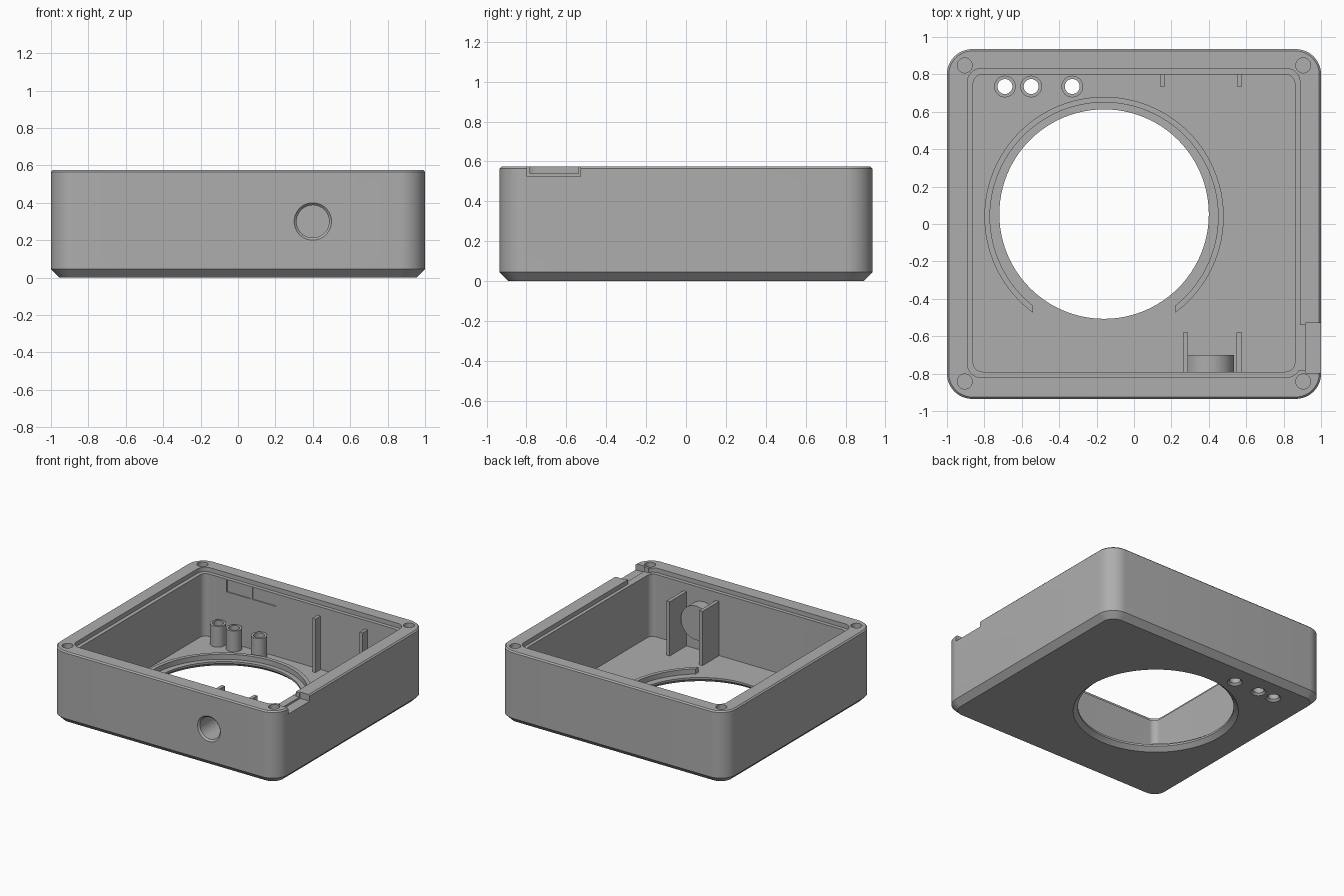
import bpy, bmesh, math
from mathutils import Matrix

cube = bpy.data.objects.get("Cube")
if cube:
    bpy.data.objects.remove(cube, do_unlink=True)

grey = bpy.data.materials.new("plain grey")
grey.use_nodes = True
grey.diffuse_color = (0.42, 0.42, 0.42, 1)
grey.node_tree.nodes["Principled BSDF"].inputs["Base Color"].default_value = grey.diffuse_color

FLOOR, RIM, TOP = 0.045, 0.54, 0.575


def rounded(x0, x1, y0, y1, r, steps=12):
    """Outline of a rectangle with rounded corners."""
    pts = []
    corners = [(x1 - r, y1 - r), (x0 + r, y1 - r), (x0 + r, y0 + r), (x1 - r, y0 + r)]
    for i, (cx, cy) in enumerate(corners):
        for k in range(steps + 1):
            a = math.pi / 2 * (i + k / steps)
            pts.append((cx + r * math.cos(a), cy + r * math.sin(a)))
    return pts


def circle(x, y, r, n=48):
    return [(x + r * math.cos(math.tau * k / n), y + r * math.sin(math.tau * k / n))
            for k in range(n)]


def loft(name, layers, closed=False, matrix=None):
    """Skin (outline, z) layers; closed joins last to first, otherwise ends are capped."""
    bm = bmesh.new()
    rings = [[bm.verts.new((x, y, z)) for x, y in pts] for pts, z in layers]
    n = len(rings[0])
    pairs = list(zip(rings, rings[1:]))
    if closed:
        pairs.append((rings[-1], rings[0]))
    else:
        bm.faces.new(rings[0])
        bm.faces.new(rings[-1])
    for a, b in pairs:
        for i in range(n):
            j = (i + 1) % n
            bm.faces.new((a[i], a[j], b[j], b[i]))
    bmesh.ops.recalc_face_normals(bm, faces=bm.faces)
    mesh = bpy.data.meshes.new(name)
    bm.to_mesh(mesh)
    bm.free()
    if matrix:
        mesh.transform(matrix)
    mesh.materials.append(grey)
    obj = bpy.data.objects.new(name, mesh)
    bpy.context.collection.objects.link(obj)
    return obj


def box(name, x0, x1, y0, y1, z0, z1):
    outline = [(x1, y1), (x0, y1), (x0, y0), (x1, y0)]
    return loft(name, [(outline, z0), (outline, z1)])


def cylinder(name, x, y, stack, n=48, matrix=None):
    return loft(name, [(circle(x, y, r, n), z) for r, z in stack], matrix=matrix)


def tube(name, x, y, inner, outer, z0, z1, n=48):
    stack = [(inner, z0), (outer, z0), (outer, z1), (inner, z1)]
    return loft(name, [(circle(x, y, r, n), z) for r, z in stack], closed=True)


def combine(target, tool, operation="DIFFERENCE"):
    mod = target.modifiers.new(operation, "BOOLEAN")
    mod.operation, mod.solver, mod.object = operation, "EXACT", tool
    bpy.context.view_layer.objects.active = target
    bpy.ops.object.modifier_apply(modifier=mod.name)
    bpy.data.objects.remove(tool, do_unlink=True)


def smooth(obj):
    bpy.ops.object.select_all(action="DESELECT")
    obj.select_set(True)
    bpy.context.view_layer.objects.active = obj
    bpy.ops.object.shade_smooth_by_angle(angle=math.radians(25))


# Outer body with a chamfered base and softened top edge
def shell(inset):
    return rounded(-1 + inset, 1 - inset, -0.935 + inset, 0.935 - inset, 0.135 - inset)


housing = loft("housing", [(shell(0.045), 0), (shell(0), 0.045),
                           (shell(0), 0.565), (shell(0.01), TOP)])

# Cavity and the stepped lid seat
cavity = rounded(-0.86, 0.86, -0.79, 0.80, 0.05)
seat = rounded(-0.89, 0.887, -0.82, 0.83, 0.07)
combine(housing, loft("cavity", [(cavity, FLOOR), (cavity, 0.7)]))
combine(housing, loft("lid_seat", [(seat, RIM), (seat, 0.7)]))

# Cable notch in the side wall
combine(housing, box("notch", 0.917, 1.1, -0.797, -0.53, 0.525, 0.7))
combine(housing, box("notch_step", 0.84, 0.93, -0.783, -0.54, RIM - 0.001, 0.7))

# Screw holes in the corners
for sx in (-1, 1):
    for y in (-0.842, 0.848):
        combine(housing, cylinder("screw_hole", sx * 0.905, y, [(0.04, 0.3), (0.04, 0.7)], 32))

# Large round opening with a bevel underneath
combine(housing, cylinder("opening", -0.16, 0.053,
                          [(0.605, -0.01), (0.56, 0.03), (0.56, 0.2)], 96))

# Blind socket in the front wall with its boss inside
turn = Matrix.Rotation(math.pi / 2, 4, "X")
combine(housing, cylinder("boss", 0.4, 0.3, [(0.135, 0.7), (0.135, 0.87)], 64, turn), "UNION")
combine(housing, cylinder("socket", 0.4, 0.3,
                          [(0.087, 0.73), (0.087, 0.922), (0.113, 0.948)], 64, turn))

# Shallow label recesses in the back wall
for x in (-0.66, -0.435):
    combine(housing, box("label_recess", x, x + 0.21, 0.75, 0.808, 0.44, 0.535))

# Button guides with countersunk holes below
for i, x in enumerate((-0.69, -0.55, -0.33)):
    combine(housing, cylinder("button_hole", x, 0.735,
                              [(0.06, -0.005), (0.04, 0.015), (0.04, 0.2)], 32))
    smooth(tube(f"button_guide_{i + 1}", x, 0.735, 0.04, 0.058, FLOOR - 0.005, 0.21, 32))
smooth(housing)

# Raised ring around the opening, left open towards the front
ring = tube("opening_ring", -0.16, 0.04, 0.61, 0.64, FLOOR - 0.005, 0.085, 96)
combine(ring, box("ring_gap", -0.54, 0.222, -0.8, -0.2, 0, 0.3))
smooth(ring)

# Upright ribs on the back wall and cheek plates beside the boss
for i, x in enumerate((0.152, 0.565)):
    box(f"back_rib_{i + 1}", x - 0.013, x + 0.013, 0.735, 0.81, FLOOR - 0.005, 0.47)
for i, x in enumerate((0.276, 0.563)):
    box(f"boss_plate_{i + 1}", x - 0.014, x + 0.014, -0.58, -0.80, FLOOR - 0.005, 0.475)
